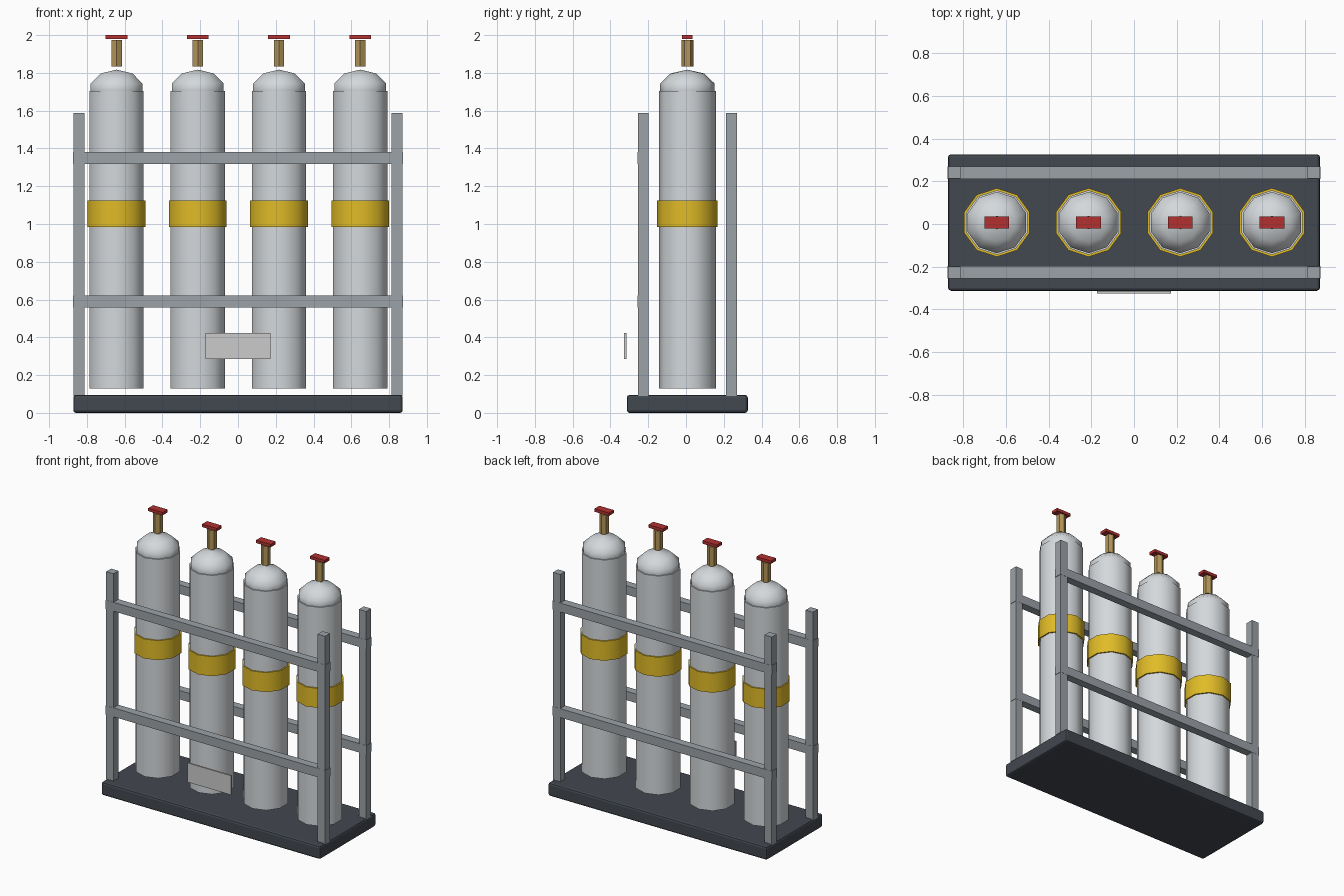
import bpy
from math import sin, cos, pi, radians

if "Cube" in bpy.data.objects:
    bpy.data.objects.remove(bpy.data.objects["Cube"])

YC = 0.007  # depth centre of the rack; the label plate sits in front of it


def material(name, rgb):
    m = bpy.data.materials.new(name)
    m.diffuse_color = (*rgb, 1)
    m.use_nodes = True
    m.node_tree.nodes["Principled BSDF"].inputs["Base Color"].default_value = m.diffuse_color
    return m


DARK = material("dark_steel", (0.055, 0.065, 0.08))
STEEL = material("galvanised_steel", (0.33, 0.36, 0.39))
PAINT = material("cylinder_paint", (0.66, 0.69, 0.71))
GOLD = material("yellow_band", (0.75, 0.5, 0.02))
BRASS = material("brass", (0.45, 0.3, 0.1))
RED = material("red_handle", (0.45, 0.03, 0.03))
LABEL = material("label_grey", (0.68, 0.68, 0.71))


def box(name, x, y, z, mat, bevel=0):
    """Box from (min, max) ranges."""
    bpy.ops.mesh.primitive_cube_add(size=1, location=[sum(r) / 2 for r in (x, y, z)])
    ob = bpy.context.object
    ob.name = name
    ob.scale = [r[1] - r[0] for r in (x, y, z)]
    bpy.ops.object.transform_apply(location=False, rotation=False, scale=True)
    ob.data.materials.append(mat)
    if bevel:
        mod = ob.modifiers.new("bevel", "BEVEL")
        mod.width = bevel
        mod.segments = 2
    return ob


def lathe(name, profile, sides, x, mat, smooth_angle):
    """Revolve (radius, z) points, with a corner on the y axis; ends are capped."""
    verts, faces = [], []
    for r, z in profile:
        for i in range(sides):
            a = pi / 2 + 2 * pi * i / sides
            verts.append((r * cos(a), r * sin(a), z))
    for k in range(len(profile) - 1):
        for i in range(sides):
            j = (i + 1) % sides
            faces.append((k * sides + i, k * sides + j, (k + 1) * sides + j, (k + 1) * sides + i))
    last = (len(profile) - 1) * sides
    faces.append(tuple(reversed(range(sides))))
    faces.append(tuple(range(last, last + sides)))
    me = bpy.data.meshes.new(name)
    me.from_pydata(verts, [], faces)
    me.materials.append(mat)
    ob = bpy.data.objects.new(name, me)
    ob.location = (x, YC, 0)
    bpy.context.collection.objects.link(ob)
    bpy.ops.object.select_all(action="DESELECT")
    bpy.context.view_layer.objects.active = ob
    ob.select_set(True)
    if smooth_angle:
        bpy.ops.object.shade_smooth_by_angle(angle=radians(smooth_angle))
    return ob


# pallet base
box("base", (-0.872, 0.872), (YC - 0.32, YC + 0.32), (0, 0.095), DARK, 0.014)

# corner posts and long rails, front and back
for side, s in (("front", -1), ("back", 1)):
    y = (YC + s * 0.234 - 0.028, YC + s * 0.234 + 0.028)
    for end, e in (("left", -1), ("right", 1)):
        box(f"{side}_{end}_post", (e * 0.842 - 0.029, e * 0.842 + 0.029), y, (0.09, 1.587), STEEL)
    for level, z in (("lower", 0.59), ("upper", 1.35)):
        box(f"{side}_{level}_rail", (-0.874, 0.874), (y[0] - 0.001, y[1] + 0.001), (z - 0.032, z + 0.032), STEEL)

# low-poly squashed dome: five rings, the tip closed with a tiny cap
dome = [(max(0.151 * sin(t * pi / 5), 0.0005), 1.712 - 0.105 * cos(t * pi / 5)) for t in range(6)]

# four gas cylinders
for n in range(4):
    x = -0.643 + 0.43 * n
    lathe(f"cylinder_body_{n + 1}", [(0.151, 0.13), (0.151, 1.705)], 10, x, PAINT, 40)
    lathe(f"cylinder_shoulder_{n + 1}", dome, 10, x, PAINT, 80)
    lathe(f"cylinder_band_{n + 1}", [(0.161, 0.985), (0.161, 1.125)], 10, x, GOLD, 40)
    lathe(f"valve_{n + 1}", [(0.032, 1.833), (0.032, 1.973)], 6, x, BRASS, 0)
    box(f"valve_handle_{n + 1}", (x - 0.058, x + 0.058), (YC - 0.028, YC + 0.028), (1.979, 2.0), RED)

# blank label plate at the front
box("label_plate", (-0.173, 0.173), (-0.327, -0.315), (0.286, 0.424), LABEL)
